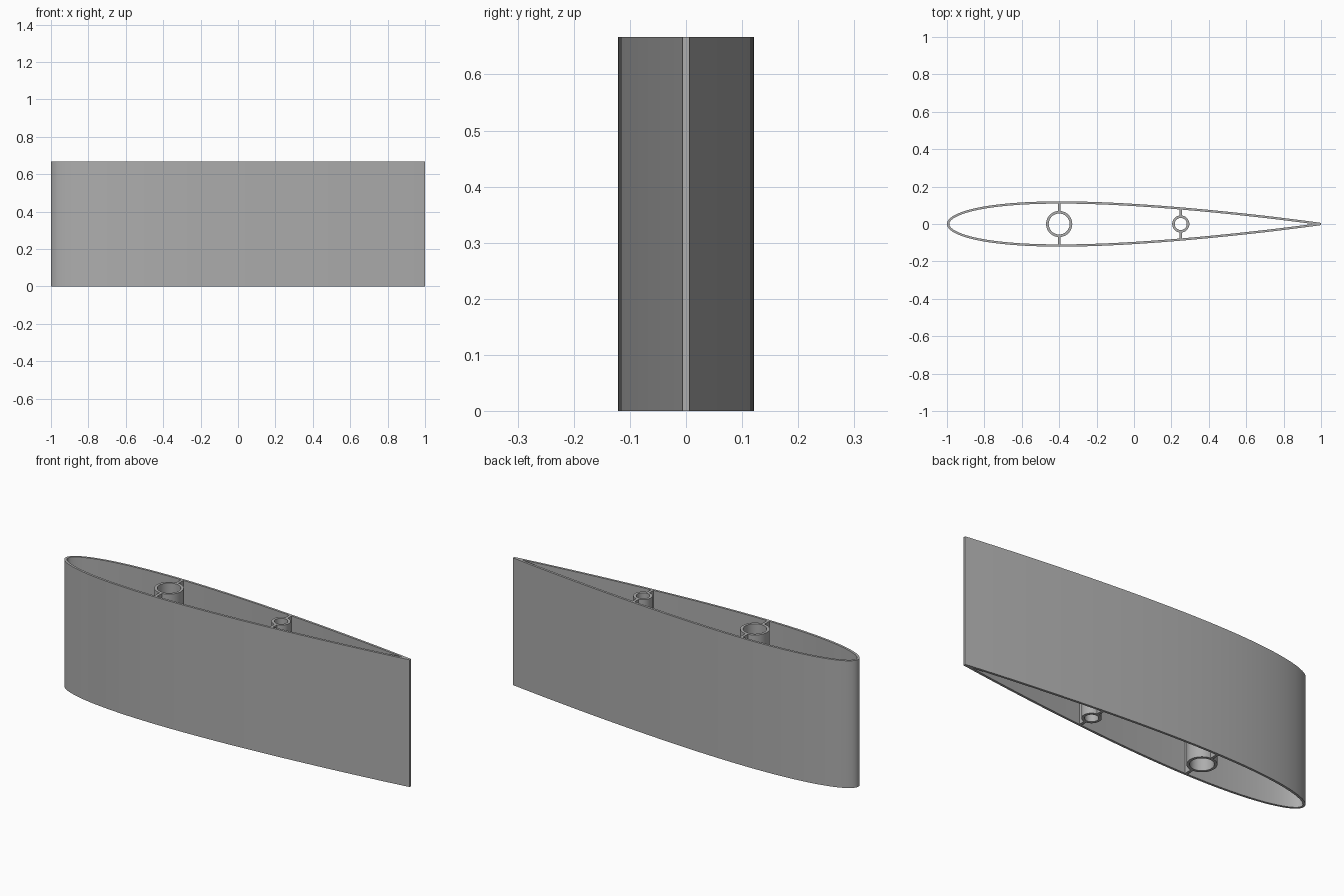
import bpy, math

cube = bpy.data.objects.get("Cube")
if cube:
    bpy.data.objects.remove(cube, do_unlink=True)

HEIGHT = 0.667
WALL = 0.012
STATIONS = 48

grey = bpy.data.materials.new("plain grey")
grey.use_nodes = True
COLOUR = (0.42, 0.42, 0.42, 1)
grey.diffuse_color = COLOUR
grey.node_tree.nodes["Principled BSDF"].inputs["Base Color"].default_value = COLOUR


def half_thickness(x):
    """Symmetric wing section, twelve percent thick, with a blunt trailing edge."""
    t = (x + 1) / 2
    y = 1.2 * (0.2969 * math.sqrt(t) - 0.126 * t - 0.3516 * t**2
               + 0.2843 * t**3 - 0.1015 * t**4)
    return y + 0.0035 * t


def extrude_loops(name, loops):
    """Fill nested closed outlines (inner ones become holes) and extrude upward."""
    curve = bpy.data.curves.new(name, "CURVE")
    curve.dimensions = "2D"
    curve.fill_mode = "BOTH"
    curve.extrude = HEIGHT / 2
    for loop in loops:
        spline = curve.splines.new("POLY")
        spline.points.add(len(loop) - 1)
        for point, (x, y) in zip(spline.points, loop):
            point.co = (x, y, 0, 1)
        spline.use_cyclic_u = True
    curve.materials.append(grey)
    obj = bpy.data.objects.new(name, curve)
    obj.location.z = HEIGHT / 2
    bpy.context.collection.objects.link(obj)
    bpy.ops.object.select_all(action="DESELECT")
    obj.select_set(True)
    bpy.context.view_layer.objects.active = obj
    bpy.ops.object.convert(target="MESH")
    return bpy.context.object


def mirrored(upper):
    """Close an upper outline with its mirror image below the chord."""
    return upper + [(x, -y) for x, y in reversed(upper) if y > 1e-6]


def circle(cx, radius, count=48):
    return [(cx + radius * math.cos(math.tau * i / count),
             radius * math.sin(math.tau * i / count)) for i in range(count)]


# Wing skin: outer section and an inward offset of it
xs = [-math.cos(math.pi * i / STATIONS) for i in range(STATIONS + 1)]
outer = [(x, half_thickness(x)) for x in xs]
inner = [(-1 + WALL, 0)]
for a, b, c in zip(outer, outer[1:], outer[2:]):
    dx, dy = c[0] - a[0], c[1] - a[1]
    length = math.hypot(dx, dy)
    x, y = b[0] + WALL * dy / length, b[1] - WALL * dx / length
    if y > 0.0008 and x > inner[-1][0]:
        inner.append((x, y))
last = inner[-1]
inner.append((last[0] + last[1] * 6, 0))
outer_loop = [(-1, 0)] + outer[1:] + [(x, -y) for x, y in reversed(outer[1:])]
inner_loop = inner + [(x, -y) for x, y in reversed(inner[1:-1])]
extrude_loops("wing_skin", [outer_loop, inner_loop])

# Spar tubes, each held by a web to either skin
for name, cx, radius, bore in (("front_spar", -0.4, 0.07, 0.056),
                               ("rear_spar", 0.25, 0.046, 0.032)):
    extrude_loops(name + "_tube", [circle(cx, radius), circle(cx, bore)])
    reach = half_thickness(cx) - WALL * 0.6
    start = radius - 0.004
    for side, label in ((1, "back"), (-1, "front")):
        w = 0.007
        extrude_loops(f"{name}_{label}_web",
                      [[(cx - w, side * start), (cx + w, side * start),
                        (cx + w, side * reach), (cx - w, side * reach)]])

# Soft shading on the curved walls, crisp rims
for obj in bpy.context.scene.objects:
    obj.select_set(obj.type == "MESH")
bpy.ops.object.shade_smooth_by_angle(angle=math.radians(30))
